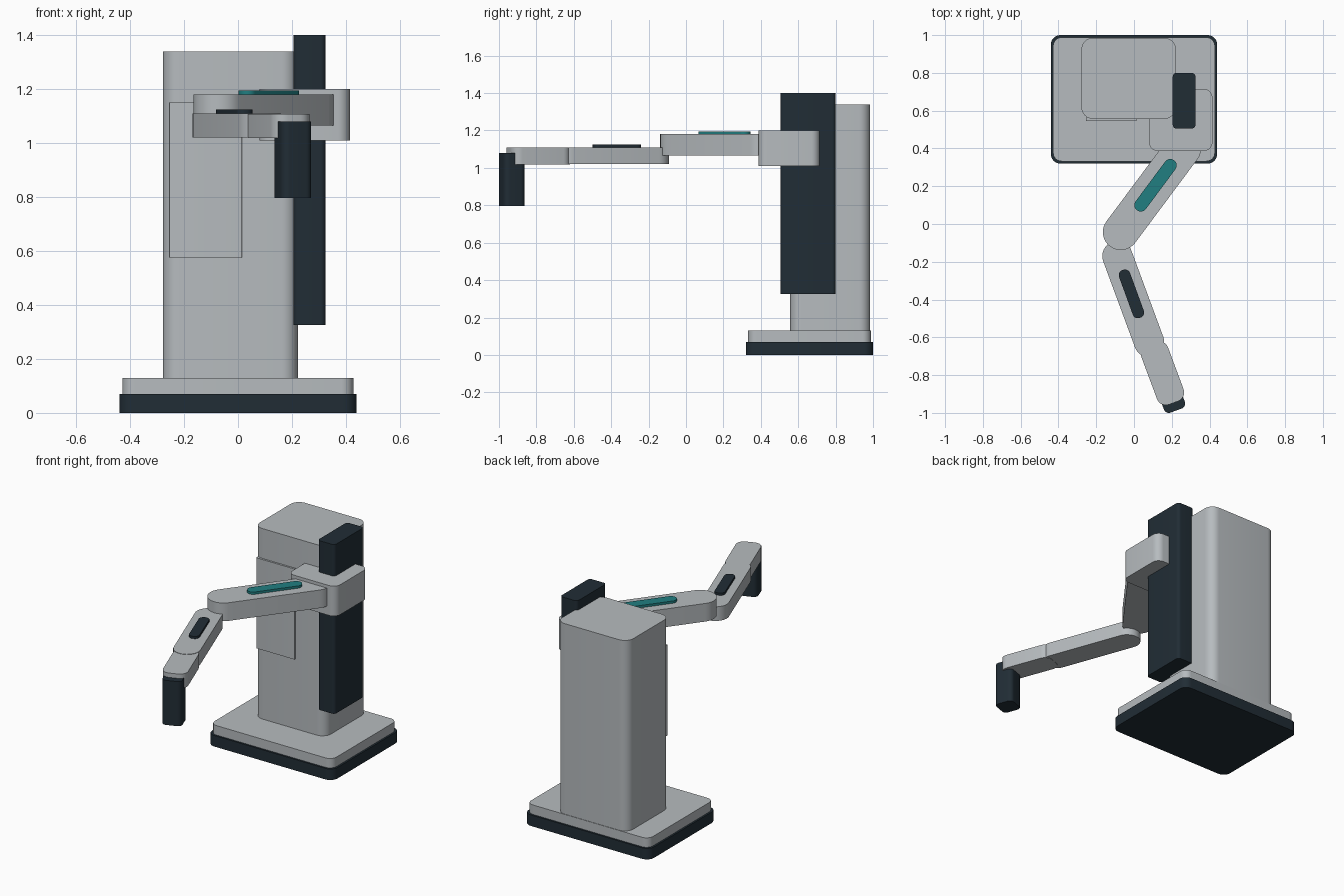
import bpy
import bmesh
from math import sin, cos, pi
from mathutils import Vector

cube = bpy.data.objects.get("Cube")
if cube:
    bpy.data.objects.remove(cube, do_unlink=True)


def material(name, rgb):
    mat = bpy.data.materials.new(name)
    mat.use_nodes = True
    mat.diffuse_color = (*rgb, 1)
    mat.node_tree.nodes["Principled BSDF"].inputs["Base Color"].default_value = (*rgb, 1)
    return mat


GREY = material("light grey", (0.47, 0.50, 0.52))
DARK = material("dark slate", (0.015, 0.026, 0.036))
TEAL = material("teal", (0.015, 0.21, 0.22))


def slab(name, start, end, half_width, radius, z0, z1, mat, steps=8):
    """Upright slab along start-end with rounded corners of the given radius."""
    start, end = Vector(start), Vector(end)
    along = (end - start).normalized()
    across = Vector((-along.y, along.x))
    inset = half_width - radius
    corners = [(end, -1, -pi / 2), (end, 1, 0), (start, 1, pi / 2), (start, -1, pi)]
    bm = bmesh.new()
    ring = []
    for centre, side, angle in corners:
        for i in range(steps + 1):
            a = angle + i * pi / 2 / steps
            p = centre + across * (side * inset + radius * sin(a)) + along * radius * cos(a)
            ring.append(bm.verts.new((p.x, p.y, z0)))
    bmesh.ops.remove_doubles(bm, verts=ring, dist=0.0001)
    face = bm.faces.new([v for v in ring if v.is_valid])
    top = bmesh.ops.extrude_face_region(bm, geom=[face], use_keep_orig=True)["geom"]
    bmesh.ops.translate(bm, vec=(0, 0, z1 - z0),
                        verts=[g for g in top if isinstance(g, bmesh.types.BMVert)])
    bmesh.ops.recalc_face_normals(bm, faces=bm.faces)
    mesh = bpy.data.meshes.new(name)
    bm.to_mesh(mesh)
    bm.free()
    mesh.materials.append(mat)
    obj = bpy.data.objects.new(name, mesh)
    bpy.context.collection.objects.link(obj)
    bpy.ops.object.select_all(action="DESELECT")
    obj.select_set(True)
    bpy.context.view_layer.objects.active = obj
    bpy.ops.object.shade_smooth_by_angle(angle=pi / 6)
    return obj


def block(name, x0, x1, y0, y1, z0, z1, radius, mat):
    """Axis-aligned slab with rounded upright corners."""
    y = (y0 + y1) / 2
    return slab(name, (x0 + radius, y), (x1 - radius, y), (y1 - y0) / 2, radius, z0, z1, mat)


# Base and column
block("base_foot", -0.44, 0.44, 0.32, 1.0, 0, 0.07, 0.05, DARK)
block("base_plate", -0.428, 0.428, 0.332, 0.988, 0.07, 0.13, 0.045, GREY)
block("column", -0.278, 0.222, 0.557, 0.985, 0.13, 1.34, 0.06, GREY)
block("column_panel", -0.255, 0.015, 0.545, 0.565, 0.575, 1.15, 0.004, GREY)

# Vertical rail and carriage
block("rail", 0.205, 0.325, 0.505, 0.80, 0.325, 1.40, 0.02, DARK)
block("carriage", 0.08, 0.415, 0.387, 0.715, 1.01, 1.20, 0.045, GREY)

# Jointed arm
slab("upper_arm", (-0.07, -0.043), (0.26, 0.40), 0.095, 0.095, 1.065, 1.18, GREY)
slab("upper_arm_strip", (0.036, 0.10), (0.192, 0.31), 0.034, 0.034, 1.18, 1.195, TEAL)
slab("forearm", (-0.088, -0.17), (0.08, -0.625), 0.08, 0.08, 1.02, 1.11, GREY)
slab("forearm_strip", (-0.05, -0.27), (0.023, -0.47), 0.031, 0.028, 1.11, 1.125, DARK)
slab("wrist", (0.11, -0.68), (0.192, -0.90), 0.075, 0.05, 1.018, 1.108, GREY)

# Tool hanging from the wrist
tool_centre = Vector((0.203, -0.932))
tool_axis = Vector((sin(pi / 9), -cos(pi / 9)))
slab("tool", tool_centre - tool_axis * 0.032, tool_centre + tool_axis * 0.032,
     0.059, 0.027, 0.797, 1.08, DARK)
